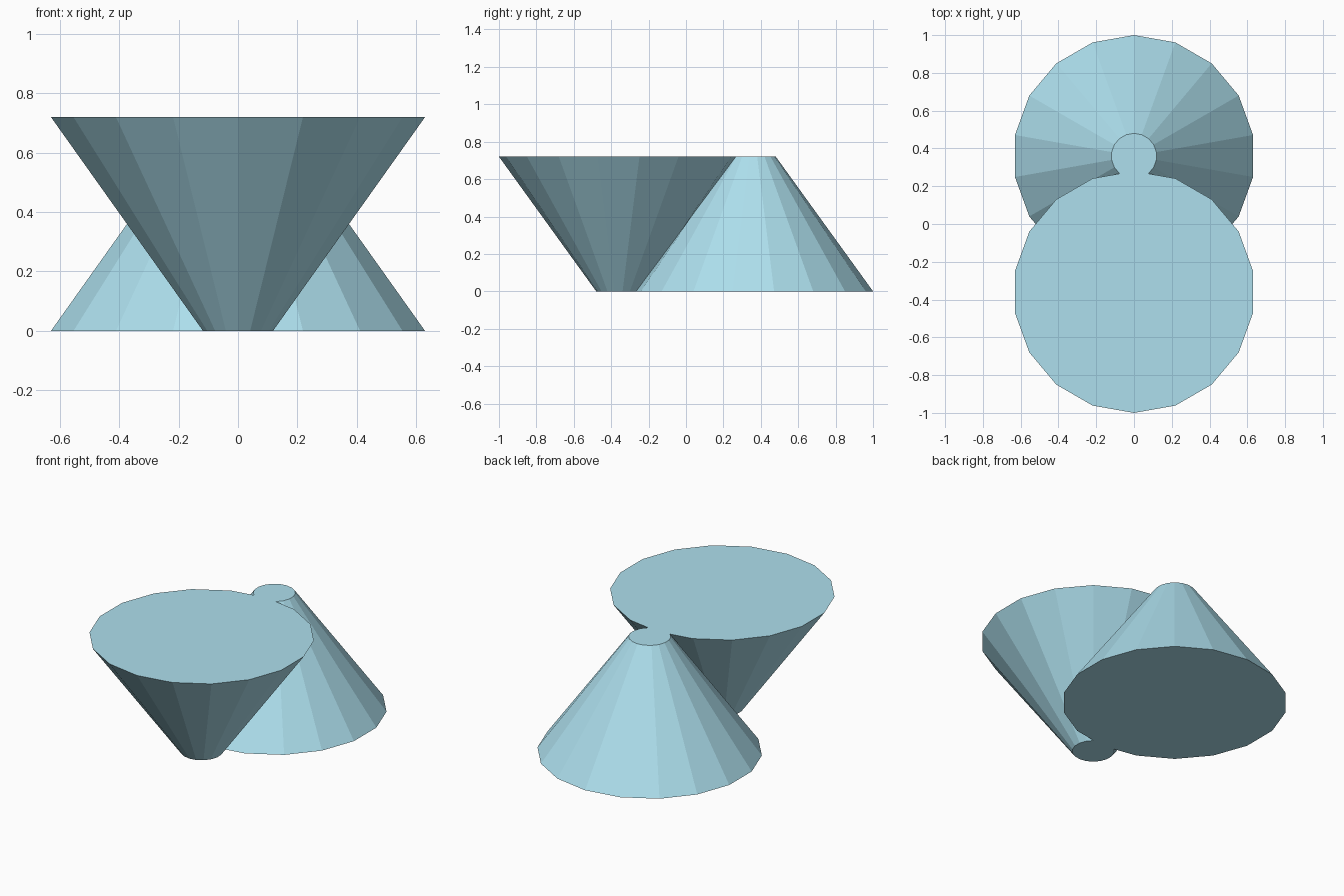
import bpy

if "Cube" in bpy.data.objects:
    bpy.data.objects.remove(bpy.data.objects["Cube"])

R_WIDE, R_NARROW, HEIGHT, OFFSET, SIDES = 0.64, 0.12, 0.72, 0.36, 18

blue = bpy.data.materials.new("light_blue")
blue.diffuse_color = (0.42, 0.74, 0.85, 1)
blue.use_nodes = True
blue.node_tree.nodes["Principled BSDF"].inputs["Base Color"].default_value = blue.diffuse_color


def frustum(name, y, r_bottom, r_top):
    bpy.ops.mesh.primitive_cone_add(vertices=SIDES, radius1=r_bottom, radius2=r_top,
                                    depth=HEIGHT, location=(0, y, HEIGHT / 2))
    ob = bpy.context.object
    ob.name = name
    ob.data.materials.append(blue)
    return ob


# Upright cone at the back, inverted cone at the front
inverted = frustum("inverted_cone", -OFFSET, R_NARROW, R_WIDE)
body = frustum("joined_cones", OFFSET, R_WIDE, R_NARROW)

# Fuse the two where they touch, so the caps become one flat face
union = body.modifiers.new("fuse", 'BOOLEAN')
union.operation = 'UNION'
union.solver = 'EXACT'
union.object = inverted
bpy.context.view_layer.objects.active = body
bpy.ops.object.modifier_apply(modifier=union.name)
bpy.data.objects.remove(inverted)
